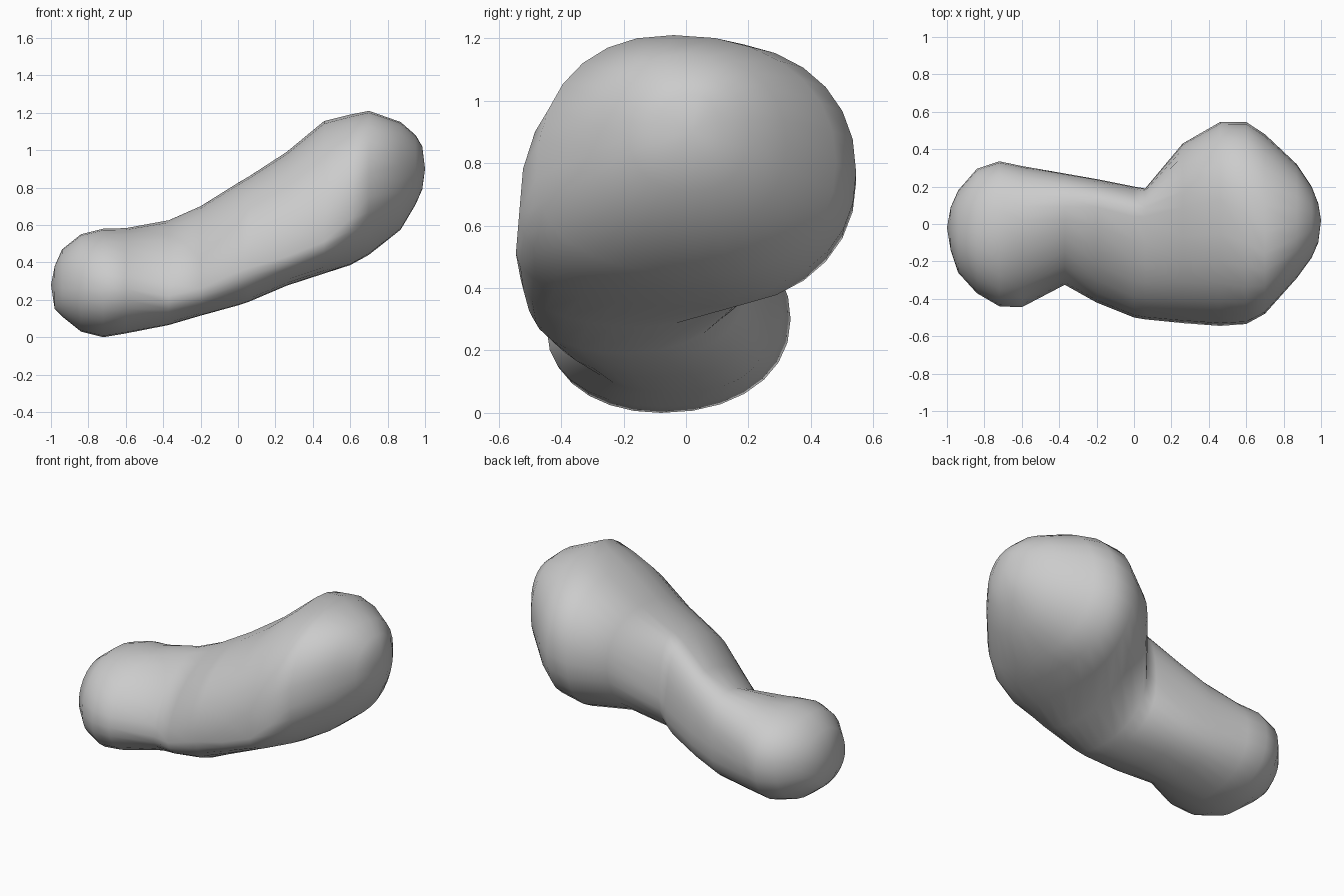
import bpy, bmesh, math

if "Cube" in bpy.data.objects:
    bpy.data.objects.remove(bpy.data.objects["Cube"])

SIDES = 28

# Sections across x: (x, bottom y,z, top y,z, front y,z, back y,z)
SECTIONS = [
    (-.98, -.03, .15, -.03, .38, -.14, .27, .09, .28),
    (-.94, -.05, .11, -.04, .47, -.26, .26, .18, .29),
    (-.84, -.08, .03, -.04, .55, -.37, .26, .295, .30),
    (-.72, -.08, .00, -.02, .58, -.44, .26, .335, .30),
    (-.60, -.08, .02, .02, .583, -.445, .26, .31, .31),
    (-.37, -.06, .065, .09, .625, -.325, .22, .27, .33),
    (-.20, -.08, .115, .09, .70, -.42, .26, .24, .37),
    (.00, -.18, .17, .04, .825, -.50, .35, .20, .45),
    (.06, -.20, .19, .04, .86, -.51, .37, .19, .50),
    (.26, -.14, .275, .09, .99, -.53, .43, .43, .71),
    (.46, .08, .34, .13, 1.155, -.545, .51, .545, .74),
    (.60, .10, .385, .06, 1.19, -.535, .63, .545, .77),
    (.70, .06, .44, -.04, 1.21, -.48, .75, .48, .80),
    (.87, .02, .575, 0, 1.15, -.29, .84, .32, .86),
    (.95, .02, .71, .02, 1.08, -.18, .88, .20, .89),
    (.985, .02, .79, .02, 1.02, -.10, .89, .11, .90),
]

# Fullness of the four quarters along x: back top, front top, front bottom, back bottom
FULLNESS = [
    (-1, (2.2, 2.1, 2.1, 2.1)),
    (-.72, (2.2, 1.95, 2.1, 2.15)),
    (-.37, (2.3, 1.65, 2.2, 2.7)),
    (0, (2.3, 2.1, 2.1, 2.5)),
    (.06, (2.3, 2.15, 2.1, 2.2)),
    (.26, (2.2, 2.2, 2.1, 1.8)),
    (.46, (2.2, 2.3, 2.2, 2.1)),
    (.60, (2.2, 2.3, 2.25, 2.2)),
    (1, (2.2, 2.2, 2.2, 2.2)),
]


def fullness(x, quarter):
    for (x0, f0), (x1, f1) in zip(FULLNESS, FULLNESS[1:]):
        if x <= x1:
            t = (x - x0) / (x1 - x0)
            return f0[quarter] * (1 - t) + f1[quarter] * t


def section_ring(bm, s):
    """Closed ring made of four rounded quarters joining the extremes."""
    x, by, bz, ty, tz, fy, fz, ky, kz = s
    quarters = [((ky, kz), (ty, tz)), ((fy, fz), (ty, tz)),
                ((fy, fz), (by, bz)), ((ky, kz), (by, bz))]
    ring = []
    for i in range(SIDES):
        a = 2 * math.pi * i / SIDES
        q = i * 4 // SIDES
        (sy, sz), (ey, ez) = quarters[q]
        p = 2 / fullness(x, q)
        c, d = abs(math.cos(a)) ** p, abs(math.sin(a)) ** p
        ring.append(bm.verts.new((x, ey + (sy - ey) * c, sz + (ez - sz) * d)))
    return ring


# Bent rounded body: small low lobe, narrow waist, large raised lobe
bm = bmesh.new()
rings = [section_ring(bm, s) for s in SECTIONS]
for r0, r1 in zip(rings, rings[1:]):
    for i in range(SIDES):
        j = (i + 1) % SIDES
        bm.faces.new((r0[i], r0[j], r1[j], r1[i]))

# Rounded ends
for ring, tip in ((rings[0], (-1, -.02, .28)), (rings[-1], (1, .02, .90))):
    pole = bm.verts.new(tip)
    for i in range(SIDES):
        bm.faces.new((pole, ring[i], ring[(i + 1) % SIDES]))

bmesh.ops.recalc_face_normals(bm, faces=bm.faces)
mesh = bpy.data.meshes.new("curved_body")
bm.to_mesh(mesh)
bm.free()
body = bpy.data.objects.new("curved_body", mesh)
bpy.context.collection.objects.link(body)
bpy.context.view_layer.objects.active = body
body.select_set(True)
bpy.ops.object.shade_smooth_by_angle(angle=math.radians(60))
